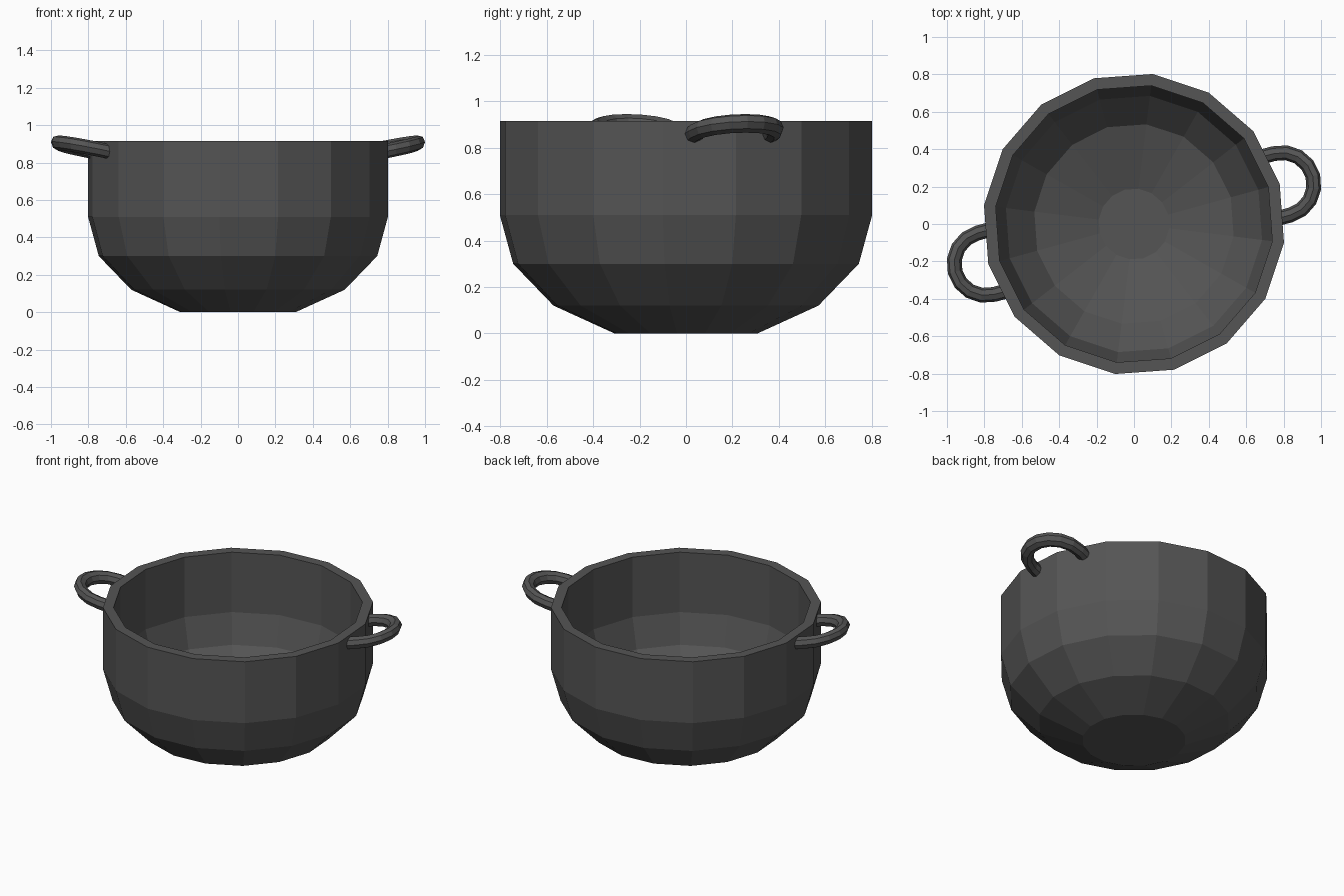
import bpy, bmesh
from math import pi, sin, cos, radians
from mathutils import Vector, Matrix

if "Cube" in bpy.data.objects:
    bpy.data.objects.remove(bpy.data.objects["Cube"])

mat = bpy.data.materials.new("dark_iron")
mat.diffuse_color = (0.09, 0.09, 0.09, 1)
mat.use_nodes = True
mat.node_tree.nodes["Principled BSDF"].inputs["Base Color"].default_value = mat.diffuse_color


def skin_rings(name, rings):
    """Join closed rings of points with quads and cap both ends."""
    bm = bmesh.new()
    loops = [[bm.verts.new(p) for p in ring] for ring in rings]
    for a, b in zip(loops, loops[1:]):
        n = len(a)
        for i in range(n):
            j = (i + 1) % n
            bm.faces.new((a[i], a[j], b[j], b[i]))
    bm.faces.new(loops[0])
    bm.faces.new(loops[-1])
    bmesh.ops.recalc_face_normals(bm, faces=bm.faces)
    mesh = bpy.data.meshes.new(name)
    bm.to_mesh(mesh)
    bm.free()
    mesh.materials.append(mat)
    obj = bpy.data.objects.new(name, mesh)
    bpy.context.collection.objects.link(obj)
    return obj


# Pot: 16-sided profile, outside going up, then inside going down
SIDES, TURN = 16, radians(-7.1)
profile = [(0.31, 0), (0.575, 0.12), (0.75, 0.30), (0.808, 0.51), (0.808, 0.915),
           (0.745, 0.915), (0.745, 0.52), (0.69, 0.33), (0.537, 0.17), (0.19, 0.06)]
skin_rings("pot_body", [
    [(r * cos(TURN + 2 * pi * i / SIDES), r * sin(TURN + 2 * pi * i / SIDES), z)
     for i in range(SIDES)] for r, z in profile])

# Handles: half ring with short straight ends sunk into the wall, tilted upward
CENTRE, RING, TUBE, SLOPE = 0.82, 0.17, 0.04, 0.2
path = [(-0.055, -pi / 2)] + [(0, -pi / 2 + pi * k / 8) for k in range(9)] + [(-0.055, pi / 2)]


def handle(name, angle):
    spin = Matrix.Rotation(angle, 3, 'Z')
    rings = []
    for shift, a in path:
        ring = []
        for k in range(8):
            q = 2 * pi * k / 8
            r = RING + TUBE * cos(q)
            u = CENTRE + shift + r * cos(a)
            z = 0.905 + SLOPE * (u - CENTRE - RING) + TUBE * sin(q)
            ring.append(spin @ Vector((u, r * sin(a), z)))
        rings.append(ring)
    skin_rings(name, rings)


handle("right_handle", radians(15))
handle("left_handle", radians(195))
